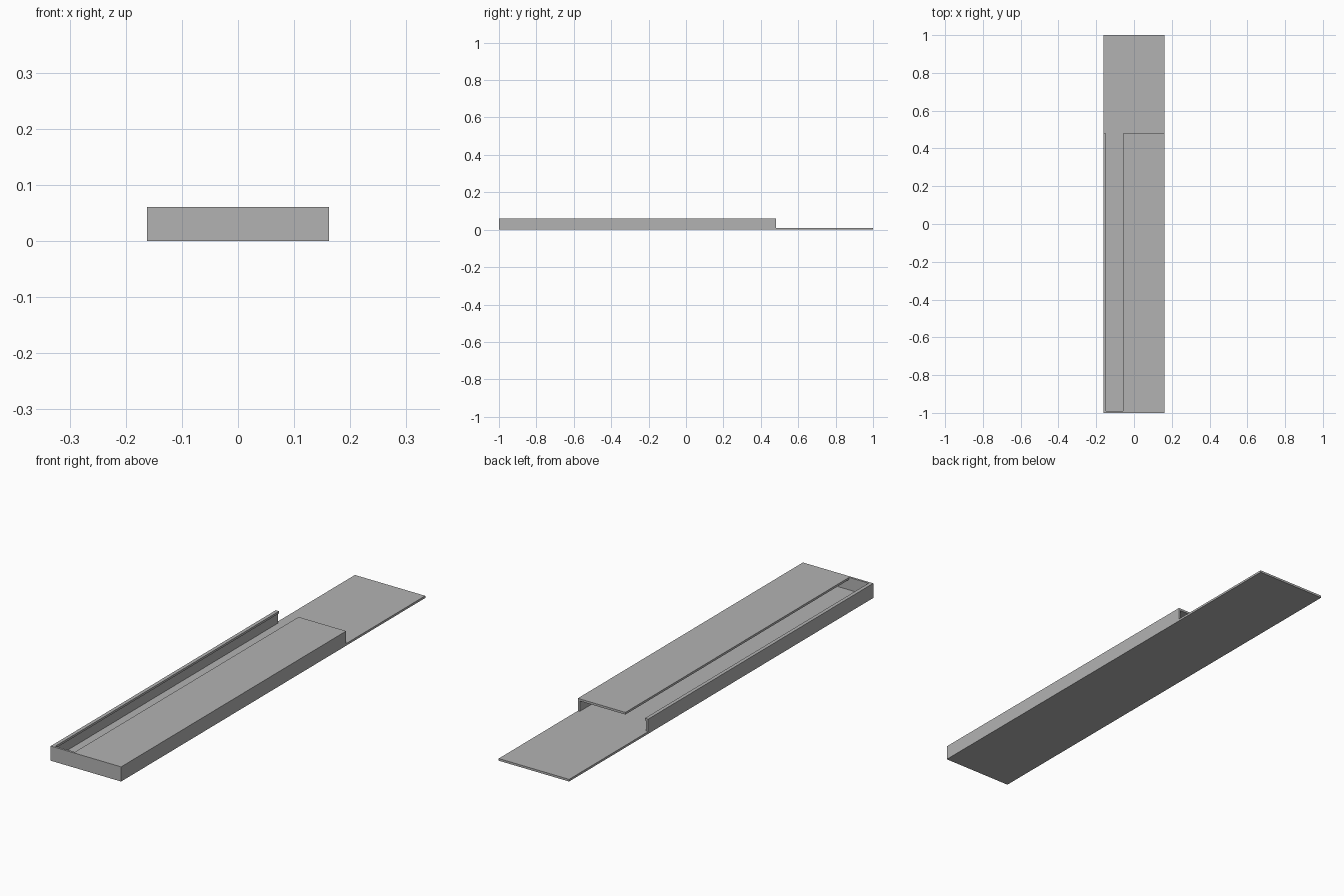
import bpy
import bmesh
from mathutils import Vector

cube = bpy.data.objects.get("Cube")
if cube:
    bpy.data.objects.remove(cube, do_unlink=True)

grey = bpy.data.materials.new("plain grey")
grey.use_nodes = True
colour = (0.45, 0.45, 0.45, 1)
grey.diffuse_color = colour
grey.node_tree.nodes["Principled BSDF"].inputs["Base Color"].default_value = colour

# Overall dimensions
SIDE, FRONT, BACK, END = 0.162, -1.0, 1.0, 0.48
HEIGHT, SHEET = 0.061, 0.009
SLOT_LEFT, SLOT_RIGHT = -0.147, -0.057


def finish(name, bm):
    bmesh.ops.recalc_face_normals(bm, faces=bm.faces)
    mesh = bpy.data.meshes.new(name)
    bm.to_mesh(mesh)
    bm.free()
    mesh.materials.append(grey)
    obj = bpy.data.objects.new(name, mesh)
    bpy.context.collection.objects.link(obj)
    return obj


def box(name, low, high):
    low, high = Vector(low), Vector(high)
    bm = bmesh.new()
    bmesh.ops.create_cube(bm, size=1)
    bmesh.ops.scale(bm, vec=high - low, verts=bm.verts)
    bmesh.ops.translate(bm, vec=(low + high) / 2, verts=bm.verts)
    return finish(name, bm)


def extrusion(name, profile, start, stop):
    """Sweep an x-z outline along y."""
    bm = bmesh.new()
    face = bm.faces.new([bm.verts.new((x, start, z)) for x, z in profile])
    swept = bmesh.ops.extrude_face_region(bm, geom=[face])["geom"]
    verts = [v for v in swept if isinstance(v, bmesh.types.BMVert)]
    bmesh.ops.translate(bm, vec=(0, stop - start, 0), verts=verts)
    return finish(name, bm)


# Long floor that projects beyond the channel
box("floor_plate", (-SIDE, FRONT, 0), (SIDE, BACK, SHEET))

# Closed front end
box("front_wall", (-SIDE, FRONT, SHEET), (SIDE, FRONT + SHEET, HEIGHT))

# Side wall and wide cover, one folded section
top = HEIGHT - SHEET
extrusion("wall_with_cover", [
    (SIDE, SHEET), (SIDE, HEIGHT), (SLOT_RIGHT, HEIGHT),
    (SLOT_RIGHT, top), (SIDE - SHEET, top), (SIDE - SHEET, SHEET),
], FRONT + SHEET, END)

# Opposite wall with a narrow inward lip
extrusion("wall_with_lip", [
    (-SIDE, SHEET), (-SIDE, HEIGHT), (SLOT_LEFT, HEIGHT),
    (SLOT_LEFT, top), (SHEET - SIDE, top), (SHEET - SIDE, SHEET),
], FRONT + SHEET, END)
